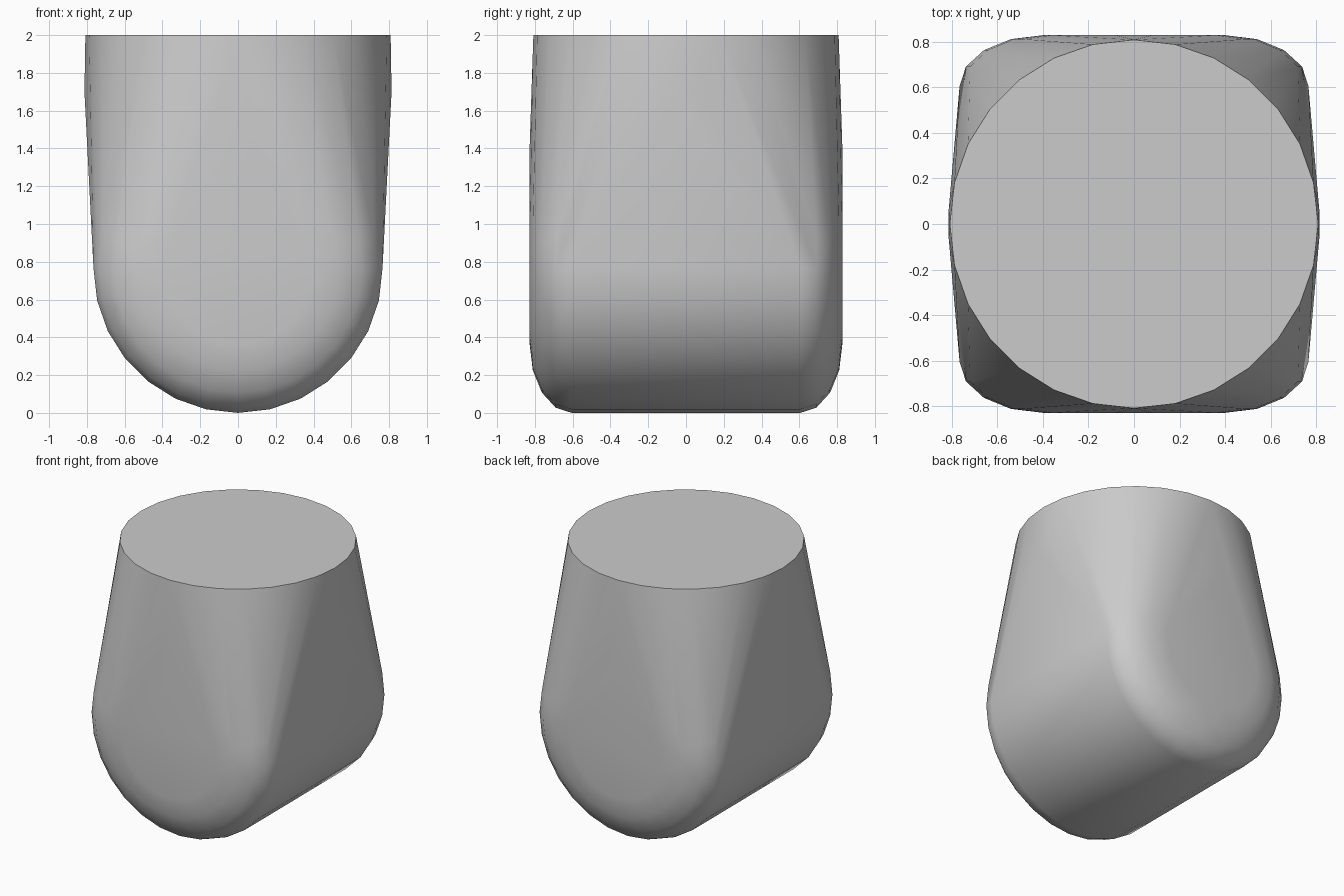
import bpy, bmesh
from math import sin, cos, pi, radians

cube = bpy.data.objects.get("Cube")
if cube:
    bpy.data.objects.remove(cube, do_unlink=True)

SEGMENTS = 28      # sides around each ring
ROUND_STEPS = 4    # steps in the rounded rim
BARREL_R = 0.765   # lower barrel lies along y
TOP_R = 0.808
HEIGHT = 2.0

grey = bpy.data.materials.new("light grey")
grey.use_nodes = True
grey.diffuse_color = (0.6, 0.6, 0.6, 1)
grey.node_tree.nodes["Principled BSDF"].inputs["Base Color"].default_value = (0.6, 0.6, 0.6, 1)


def ring(radius, place):
    """Points of one circle, mapped to 3D by place(u, v)."""
    for i in range(SEGMENTS):
        a = 2 * pi * i / SEGMENTS
        yield place(radius * cos(a), radius * sin(a))


points = []
# Round top disc
points += ring(TOP_R, lambda u, v: (u, v, HEIGHT))
# Lower barrel with rounded rims at both ends
for side in (-1, 1):
    for k in range(ROUND_STEPS + 1):
        t = pi / 2 * k / ROUND_STEPS
        y = side * (0.605 + 0.223 * cos(t))
        points += ring(0.4 + (BARREL_R - 0.4) * sin(t),
                       lambda u, v: (u, y, BARREL_R + v))
    # Slight swelling of the walls below the top
    points += [(s * 0.08, side * 0.828, 1.4) for s in (-1, 1)]
    points += [(side * 0.813, s * 0.06, 1.7) for s in (-1, 1)]

# Wrap everything in one convex skin
bm = bmesh.new()
for p in points:
    bm.verts.new(p)
bmesh.ops.convex_hull(bm, input=bm.verts[:])
loose = [v for v in bm.verts if not v.link_faces]
bmesh.ops.delete(bm, geom=loose, context="VERTS")
bmesh.ops.dissolve_limit(bm, angle_limit=radians(0.5), verts=bm.verts[:], edges=bm.edges[:])
bmesh.ops.recalc_face_normals(bm, faces=bm.faces[:])

mesh = bpy.data.meshes.new("rounded_block")
bm.to_mesh(mesh)
bm.free()
mesh.materials.append(grey)
block = bpy.data.objects.new("rounded_block", mesh)
bpy.context.collection.objects.link(block)

# Smooth walls, crisp top rim
bpy.ops.object.select_all(action="DESELECT")
block.select_set(True)
bpy.context.view_layer.objects.active = block
bpy.ops.object.shade_smooth_by_angle(angle=radians(40))
